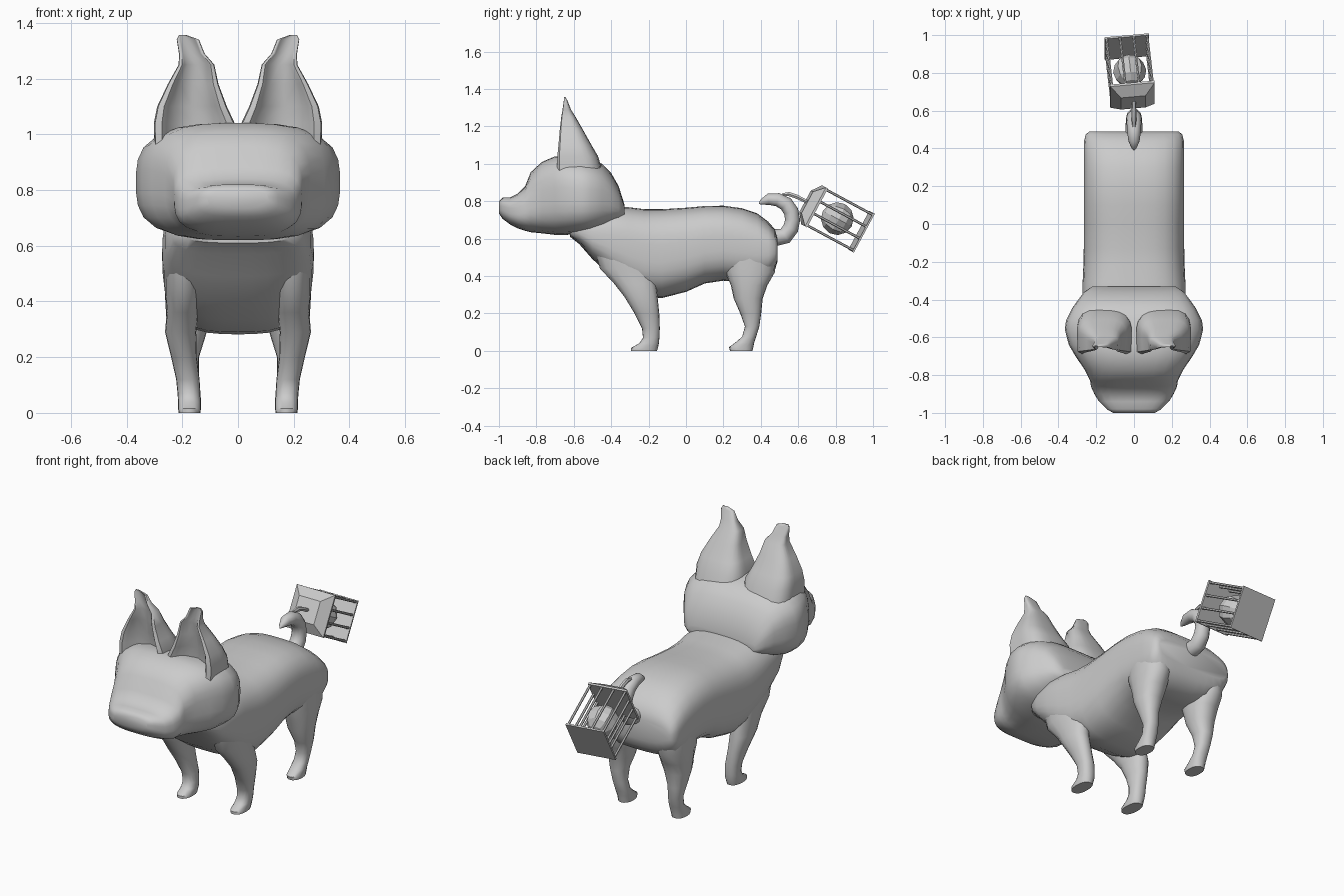
import bpy, bmesh, math
from mathutils import Vector, Matrix


def finish(bm, name, angle=50, mirror=False):
    bmesh.ops.recalc_face_normals(bm, faces=bm.faces)
    me = bpy.data.meshes.new(name)
    bm.to_mesh(me)
    bm.free()
    ob = bpy.data.objects.new(name, me)
    bpy.context.collection.objects.link(ob)
    if mirror:
        ob.modifiers.new("mirror", 'MIRROR')
    if angle:
        bpy.ops.object.select_all(action='DESELECT')
        ob.select_set(True)
        bpy.context.view_layer.objects.active = ob
        bpy.ops.object.shade_smooth_by_angle(angle=math.radians(angle))
    return ob


def loft(name, rings, angle=50, mirror=False):
    bm = bmesh.new()
    vr = [[bm.verts.new(p) for p in r] for r in rings]
    n = len(vr[0])
    for a, b in zip(vr, vr[1:]):
        for i in range(n):
            bm.faces.new((a[i], a[(i + 1) % n], b[(i + 1) % n], b[i]))
    bm.faces.new(vr[0])
    bm.faces.new(vr[-1])
    return finish(bm, name, angle, mirror)


def superellipse(a, b, e, n):
    pts = []
    for i in range(n):
        t = 2 * math.pi * i / n
        c, s = math.cos(t), math.sin(t)
        r = (abs(c) ** e + abs(s) ** e) ** (-1 / e)
        pts.append((a * r * c, b * r * s))
    return pts


def y_loft(name, rows, e, n=32):
    # rows: y, bottom z, top z, half width
    loft(name, [[(u, y, (lo + hi) / 2 + v) for u, v in superellipse(w, (hi - lo) / 2, e, n)]
                for y, lo, hi, w in rows])


def leg(name, rows):
    # rows: z, inner x, outer x, front y, back y
    loft(name, [[((x0 + x1) / 2 + u, (y0 + y1) / 2 + v, z)
                 for u, v in superellipse((x1 - x0) / 2, (y1 - y0) / 2, 2.4, 16)]
                for z, x0, x1, y0, y1 in rows], 50, True)


def tube(name, rows, n=12):
    # rows: y, z, radius along a path in the x = 0 plane
    pts = [Vector((0, y, z)) for y, z, r in rows]
    rings = []
    for i, p in enumerate(pts):
        d = (pts[min(i + 1, len(pts) - 1)] - pts[max(i - 1, 0)]).normalized()
        side = Vector((1, 0, 0))
        up = d.cross(side)
        r = rows[i][2]
        rings.append([p + side * (r * math.cos(2 * math.pi * k / n)) + up * (r * math.sin(2 * math.pi * k / n))
                      for k in range(n)])
    loft(name, rings)


# torso with chest and rump
y_loft("body", [
    (-0.62, 0.61, 0.68, 0.19), (-0.57, 0.57, 0.71, 0.235), (-0.50, 0.49, 0.74, 0.262),
    (-0.40, 0.40, 0.77, 0.272), (-0.31, 0.335, 0.768, 0.272), (-0.22, 0.29, 0.757, 0.268),
    (-0.13, 0.282, 0.757, 0.266), (0.0, 0.315, 0.765, 0.266), (0.10, 0.36, 0.774, 0.266),
    (0.20, 0.375, 0.776, 0.266), (0.30, 0.365, 0.762, 0.266), (0.38, 0.365, 0.735, 0.266),
    (0.44, 0.39, 0.69, 0.264), (0.475, 0.43, 0.65, 0.255), (0.49, 0.48, 0.60, 0.235)], 3)

# head with muzzle
y_loft("head", [
    (-0.33, 0.71, 0.785, 0.22), (-0.36, 0.685, 0.88, 0.265), (-0.40, 0.665, 0.95, 0.295),
    (-0.45, 0.645, 1.0, 0.33), (-0.51, 0.63, 1.02, 0.36), (-0.56, 0.625, 1.03, 0.366),
    (-0.64, 0.62, 1.04, 0.345), (-0.70, 0.62, 1.04, 0.31), (-0.77, 0.628, 1.01, 0.262),
    (-0.83, 0.634, 0.955, 0.232), (-0.86, 0.642, 0.88, 0.228), (-0.90, 0.655, 0.84, 0.21),
    (-0.94, 0.675, 0.82, 0.185), (-0.98, 0.705, 0.82, 0.145), (-1.0, 0.735, 0.80, 0.11)], 3.2)

# cupped ears: rounded back shell, hollow front
rings = []
for z, x0, x1, yf, yb in [
        (0.94, 0.02, 0.30, -0.69, -0.44), (1.04, 0.012, 0.302, -0.688, -0.47),
        (1.10, 0.04, 0.29, -0.682, -0.505), (1.18, 0.07, 0.252, -0.675, -0.55),
        (1.25, 0.085, 0.213, -0.667, -0.59), (1.29, 0.12, 0.212, -0.66, -0.615),
        (1.34, 0.14, 0.22, -0.653, -0.635), (1.356, 0.185, 0.212, -0.652, -0.644)]:
    c, h, d = (x0 + x1) / 2, (x1 - x0) / 2, yb - yf
    back = [(c + h * u, yf + d * (v + 1) / 2, z) for u, v in superellipse(1, 1, 3, 24)]
    back = [p for p in back if p[1] >= yf + d * 0.49]
    front = [(c + h * k, yf + d * q, z) for k, q in
             [(-0.97, 0.05), (-0.8, 0.0), (-0.68, 0.1), (-0.5, 0.3), (0, 0.42),
              (0.5, 0.3), (0.68, 0.1), (0.8, 0.0), (0.97, 0.05)]]
    back.sort(key=lambda p: -p[0])
    rings.append(front + back)
loft("ear", rings, 60, True)

# legs with small paws
leg("front_leg", [
    (0.0, 0.135, 0.213, -0.295, -0.155), (0.015, 0.133, 0.215, -0.295, -0.15),
    (0.04, 0.133, 0.215, -0.25, -0.145), (0.07, 0.135, 0.217, -0.23, -0.142),
    (0.12, 0.138, 0.222, -0.235, -0.14), (0.20, 0.148, 0.24, -0.275, -0.143),
    (0.29, 0.15, 0.262, -0.33, -0.152), (0.36, 0.142, 0.256, -0.385, -0.16),
    (0.44, 0.13, 0.262, -0.46, -0.17), (0.54, 0.13, 0.262, -0.49, -0.20)])
leg("hind_leg", [
    (0.0, 0.135, 0.213, 0.235, 0.355), (0.02, 0.133, 0.215, 0.23, 0.36),
    (0.045, 0.133, 0.215, 0.265, 0.365), (0.075, 0.135, 0.215, 0.30, 0.375),
    (0.13, 0.14, 0.22, 0.315, 0.392), (0.20, 0.14, 0.235, 0.29, 0.402),
    (0.28, 0.115, 0.25, 0.255, 0.41), (0.35, 0.10, 0.258, 0.24, 0.435),
    (0.42, 0.10, 0.262, 0.21, 0.475), (0.52, 0.10, 0.262, 0.20, 0.48)])

# curled tail and the hook holding the lantern
tube("tail", [(0.42, 0.61, 0.055), (0.48, 0.605, 0.045), (0.53, 0.615, 0.044), (0.56, 0.655, 0.042),
              (0.57, 0.70, 0.04), (0.562, 0.745, 0.04), (0.535, 0.785, 0.039), (0.49, 0.808, 0.036),
              (0.44, 0.81, 0.03), (0.405, 0.795, 0.015), (0.39, 0.787, 0.003)])
tube("lantern_hook", [(0.515, 0.835, 0.008), (0.55, 0.838, 0.013), (0.59, 0.825, 0.013), (0.65, 0.795, 0.01)], 6)

# lantern frame: local +z runs from the cap to the bottom plate
axis = Vector((-0.03, 0.26, -0.14)).normalized()
ex = (Vector((1, 0, 0)) - axis * axis.x).normalized()
frame = Matrix((ex, axis.cross(ex), axis)).transposed().to_4x4()
frame.translation = Vector((-0.008, 0.682, 0.775))


def square(h, z):
    return [frame @ Vector((sx * h, sy * h, z)) for sx, sy in ((-1, -1), (1, -1), (1, 1), (-1, 1))]


loft("lantern_cap", [square(0.065, -0.045), square(0.118, 0.0), square(0.118, 0.012)], 0)
loft("lantern_base", [square(0.118, 0.288), square(0.118, 0.298)], 0)

# bars around the cage, four per side
steps = [-0.108, -0.036, 0.036, 0.108]
bm = bmesh.new()
for x in steps:
    for y in steps:
        if max(abs(x), abs(y)) > 0.1:
            bmesh.ops.create_cone(bm, cap_ends=True, segments=6, radius1=0.007, radius2=0.007, depth=0.29,
                                  matrix=frame @ Matrix.Translation((x, y, 0.148)))
finish(bm, "lantern_bars", 40)

# faceted light inside the cage
bm = bmesh.new()
bmesh.ops.create_uvsphere(bm, u_segments=8, v_segments=6, radius=0.088,
                          matrix=frame @ Matrix.Translation((0, 0, 0.145)))
finish(bm, "lantern_light", 0)
